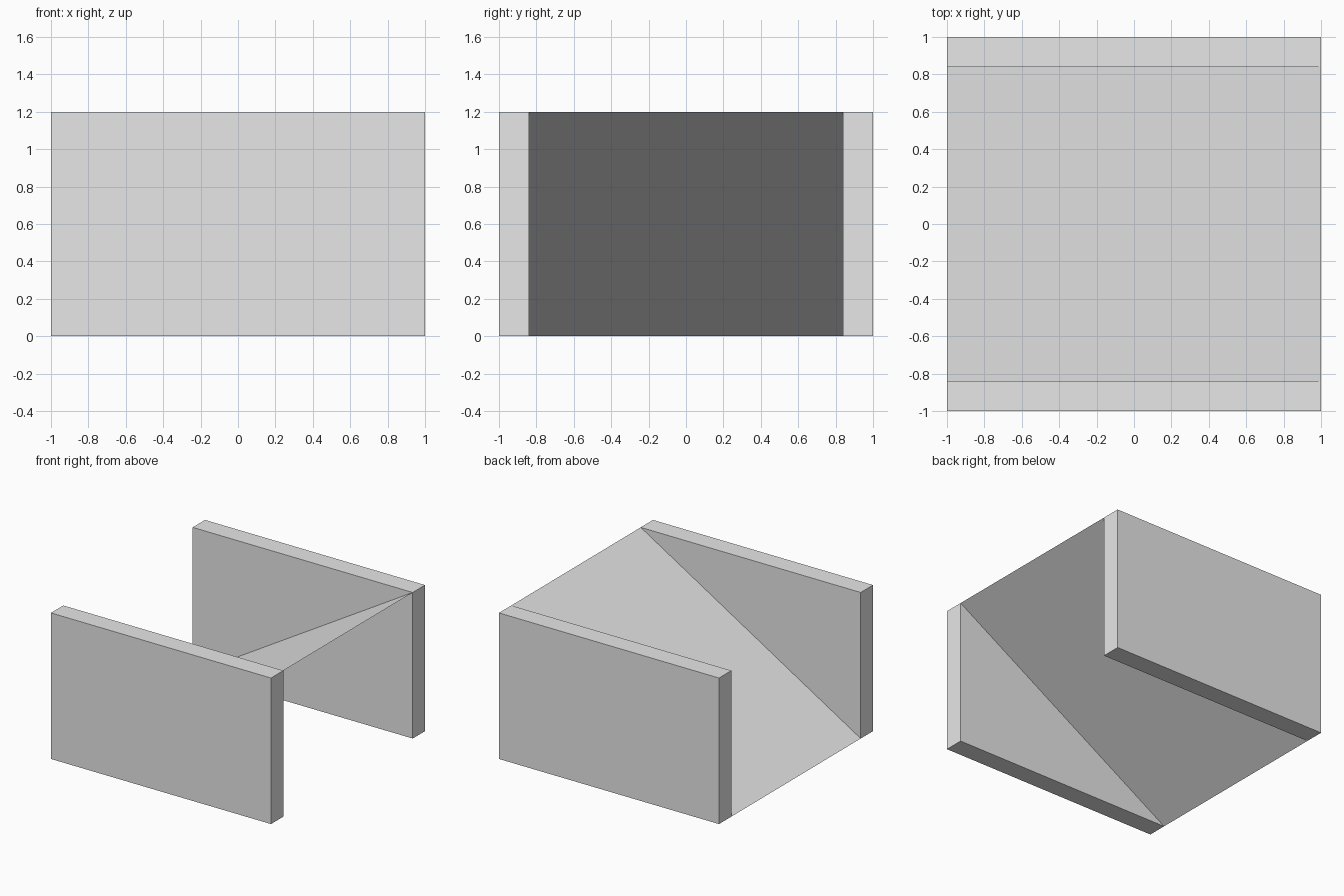
import bpy
import bmesh

if "Cube" in bpy.data.objects:
    bpy.data.objects.remove(bpy.data.objects["Cube"], do_unlink=True)

HEIGHT = 1.2
INNER = 0.84   # half width between the walls
OUTER = 1.0

grey = bpy.data.materials.new("plain grey")
grey.use_nodes = True
colour = (0.8, 0.8, 0.8, 1)
grey.diffuse_color = colour
grey.node_tree.nodes["Principled BSDF"].inputs["Base Color"].default_value = colour


def add_object(name, bm):
    mesh = bpy.data.meshes.new(name)
    bm.to_mesh(mesh)
    bm.free()
    mesh.materials.append(grey)
    obj = bpy.data.objects.new(name, mesh)
    bpy.context.collection.objects.link(obj)
    return obj


# Upright side walls
for name, side in (("front_wall", -1), ("back_wall", 1)):
    bm = bmesh.new()
    bmesh.ops.create_cube(bm, size=1)
    bmesh.ops.scale(bm, verts=bm.verts, vec=(2, OUTER - INNER, HEIGHT))
    bmesh.ops.translate(bm, verts=bm.verts,
                        vec=(0, side * (OUTER + INNER) / 2, HEIGHT / 2))
    add_object(name, bm)

# Thin ramp between the walls, rising towards +x
bm = bmesh.new()
corners = [(-1, -INNER, 0), (1, -INNER, HEIGHT), (1, INNER, HEIGHT), (-1, INNER, 0)]
bm.faces.new([bm.verts.new(c) for c in corners])
add_object("ramp", bm)
